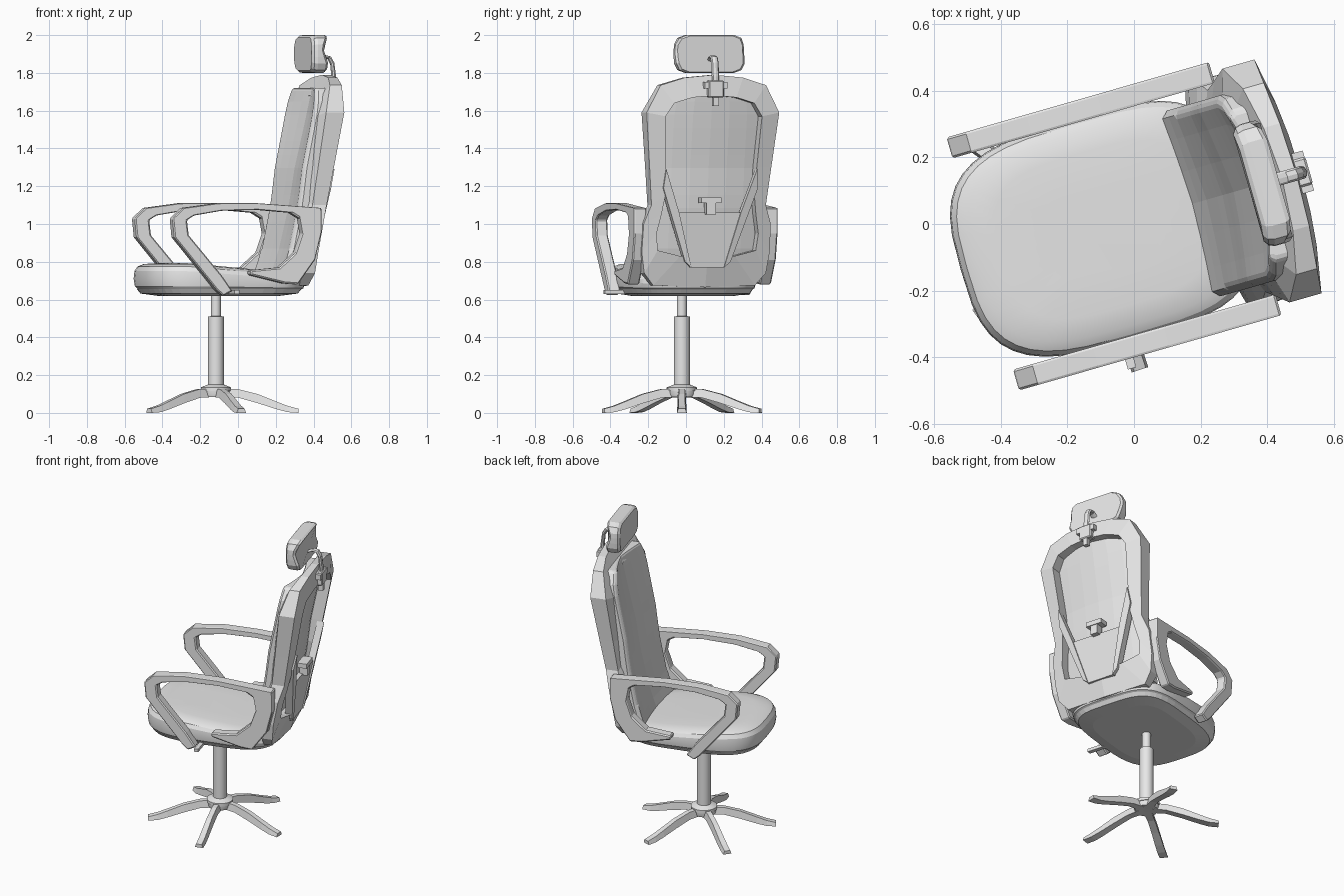
import bpy, bmesh, math
from mathutils import Matrix

cube = bpy.data.objects.get("Cube")
if cube:
    bpy.data.objects.remove(cube)

GREY = bpy.data.materials.new("light_grey")
GREY.use_nodes = True
GREY.diffuse_color = (0.8, 0.8, 0.8, 1)
GREY.node_tree.nodes["Principled BSDF"].inputs["Base Color"].default_value = (0.8, 0.8, 0.8, 1)

# Chair space: x runs to the back, y sideways, turned as a whole
TURN = Matrix.Rotation(math.radians(16), 4, "Z") @ Matrix.Translation((0, 0.01, 0))
PIVOT = Matrix.Translation((-0.117, -0.022, 0))


def make(name, verts, faces, matrix=TURN, bevel=0.0, segments=1):
    mesh = bpy.data.meshes.new(name)
    bm = bmesh.new()
    vs = [bm.verts.new(v) for v in verts]
    for f in faces:
        bm.faces.new([vs[i] for i in f])
    bmesh.ops.recalc_face_normals(bm, faces=bm.faces)
    bm.to_mesh(mesh)
    bm.free()
    mesh.materials.append(GREY)
    ob = bpy.data.objects.new(name, mesh)
    bpy.context.collection.objects.link(ob)
    ob.matrix_world = matrix
    if bevel:
        mod = ob.modifiers.new("Bevel", "BEVEL")
        mod.width, mod.segments, mod.limit_method = bevel, segments, "ANGLE"
        mod.angle_limit = math.radians(50)
    return ob


def loft(name, rings, matrix=TURN, closed=False, **kw):
    """Skin equal rings; either cap the ends or join last to first."""
    n, m = len(rings[0]), len(rings)
    faces = [(k * n + i, k * n + (i + 1) % n, (k + 1) % m * n + (i + 1) % n, (k + 1) % m * n + i)
             for k in range(m if closed else m - 1) for i in range(n)]
    if not closed:
        faces += [tuple(range(n)), tuple(range((m - 1) * n, m * n))]
    return make(name, [v for r in rings for v in r], faces, matrix, **kw)


def box(name, centre, size, **kw):
    (x, y, z), (a, b, c) = centre, [s / 2 for s in size]
    rings = [[(x - a, y - b, h), (x + a, y - b, h), (x + a, y + b, h), (x - a, y + b, h)]
             for h in (z - c, z + c)]
    return loft(name, rings, **kw)


def smooth(ob, degrees):
    bpy.ops.object.select_all(action="DESELECT")
    bpy.context.view_layer.objects.active = ob
    ob.select_set(True)
    bpy.ops.object.shade_smooth_by_angle(angle=math.radians(degrees))


def lathe(name, profile, sides=24):
    rings = [[(r * math.cos(t), r * math.sin(t), z) for t in
              (math.tau * i / sides for i in range(sides))] for r, z in profile]
    smooth(loft(name, rings, PIVOT), 30)


def lerp(table, z):
    for (z0, a0), (z1, a1) in zip(table, table[1:]):
        if z <= z1:
            return a0 + (a1 - a0) * max(0, (z - z0) / (z1 - z0))
    return table[-1][1]


# Gas lift and star base
lathe("gas_lift", [(0.08, 0.115), (0.08, 0.135), (0.055, 0.145), (0.042, 0.15), (0.042, 0.51),
                   (0.026, 0.512), (0.026, 0.65)])
lathe("base_hub", [(0.07, 0.085), (0.075, 0.1), (0.075, 0.13)])
LEG = [(0.02, 0.085, 0.13, 0.026), (0.12, 0.08, 0.125, 0.022), (0.22, 0.052, 0.1, 0.023),
       (0.32, 0.02, 0.06, 0.025), (0.38, 0.004, 0.037, 0.026), (0.437, 0, 0.022, 0.026)]
for i in range(5):
    rings = [[(r, -w, lo), (r, w, lo), (r, w * 0.7, hi), (r, -w * 0.7, hi)] for r, lo, hi, w in LEG]
    loft(f"base_leg_{i + 1}", rings, PIVOT @ Matrix.Rotation(math.tau * i / 5, 4, "Z"))


# Seat: rounded outline stacked in layers, sinking towards the back
def seat_ring(z, scale, drop, sides=40):
    ring = []
    for i in range(sides):
        t = math.tau * i / sides
        c, s = math.cos(t), math.sin(t)
        power = 0.62 if c < 0 else 0.52
        x = -0.105 + 0.433 * scale * math.copysign(abs(c) ** power, c)
        y = 0.342 * scale * math.copysign(abs(s) ** power, s)
        ring.append((x, y, z - drop * min(1, max(0, (x + 0.35) / 0.6))))
    return ring


loft("seat_base", [seat_ring(z, s, 0) for z, s in ((0.62, 0.72), (0.632, 0.92), (0.655, 0.96))])
cushion = loft("seat_cushion", [seat_ring(z, s, d) for z, s, d in (
    (0.65, 0.94, 0), (0.67, 0.985, 0.01), (0.71, 1, 0.025), (0.75, 0.99, 0.045),
    (0.775, 0.955, 0.055), (0.788, 0.88, 0.055), (0.794, 0.7, 0.055), (0.796, 0.4, 0.055))])
smooth(cushion, 22)
box("seat_lever", (-0.125, -0.33, 0.64), (0.026, 0.19, 0.02))

# Armrests: open loop cut to an outer and inner outline
ARM_OUT = [(-0.47, 1.03), (-0.41, 1.085), (-0.22, 1.11), (0.0, 1.11), (0.35, 1.085), (0.35, 0.95),
           (0.315, 0.81), (0.22, 0.68), (0.15, 0.685), (-0.04, 0.73)]
ARM_IN = [(-0.39, 1.02), (-0.35, 1.045), (-0.2, 1.07), (0.0, 1.075), (0.18, 1.06), (0.23, 1.03),
          (0.245, 0.95), (0.21, 0.85), (0.12, 0.77), (-0.04, 0.755)]
STRUT_OUT, STRUT_IN = [(-0.46, 0.93), (-0.225, 0.65), (-0.19, 0.62)], [(-0.38, 0.94), (-0.2, 0.73), (-0.14, 0.645)]
for side, s in (("right", -1), ("left", 1)):
    outer = STRUT_OUT[::-1] + ARM_OUT
    inner = STRUT_IN[::-1] + ARM_IN
    rings = [[(ox, s * 0.33, oz), (ox, s * 0.395, oz), (ix, s * 0.395, iz), (ix, s * 0.33, iz)]
             for (ox, oz), (ix, iz) in zip(outer, inner)]
    loft(f"{side}_armrest", rings, bevel=0.01)

# Back frame: ring leaning backwards, bowed in plan, inner edge reaching forward
FRONT = [(0.66, 0.24), (0.9, 0.28), (1.15, 0.32), (1.59, 0.385), (1.79, 0.42)]
BACK = [(0.66, 0.285), (0.74, 0.325), (0.9, 0.35), (1.15, 0.4), (1.59, 0.485), (1.74, 0.475), (1.79, 0.465)]
INSIDE = [(z, x - 0.05) for z, x in FRONT]


def bow(y):
    return 0.045 * (1 - (y / 0.36) ** 2)


def mirror_loop(half):
    return half + [(-y, z) for y, z in half[-2:0:-1]]


OUTER = mirror_loop([(0, 1.79), (0.16, 1.775), (0.29, 1.735), (0.365, 1.59), (0.335, 1.3), (0.315, 1.1),
                     (0.35, 1.0), (0.352, 0.85), (0.335, 0.74), (0.28, 0.675), (0, 0.665)])
INNER = mirror_loop([(0, 1.68), (0.12, 1.67), (0.22, 1.64), (0.265, 1.57), (0.25, 1.3), (0.245, 1.15),
                     (0.26, 1.05), (0.28, 0.95), (0.27, 0.86), (0.15, 0.83), (0, 0.825)])
rings = []
for o, i in zip(OUTER, INNER):
    rings.append([(lerp(t, z) + bow(y), y, z) for (y, z), t in
                  ((o, FRONT), (o, BACK), (i, BACK), (i, INSIDE))])
loft("back_frame", rings, closed=True)

# Back cushion: curved slab, hollow between side bolsters that grow with height
CUSHION = [(0.73, 0.165), (0.85, 0.205), (1.1, 0.255), (1.3, 0.28), (1.55, 0.33), (1.72, 0.36)]
ys = (-0.29, -0.27, -0.2, -0.1, 0, 0.1, 0.2, 0.27, 0.29)
rings = []
for k in range(15):
    z = 0.73 + 0.99 * k / 14
    narrow = 1 - 0.2 * max(0, (z - 1.58) / 0.14) ** 2
    hollow = 0.015 + 0.035 * (z - 0.73)
    x = lerp(CUSHION, z)
    front = [(x + hollow * max(0, 1 - abs(y) / 0.24) ** 0.6 + (0.02 if abs(y) > 0.28 else 0),
              y * narrow, z) for y in ys]
    back = [(x + 0.09 + 0.03 * (1 - (y / 0.29) ** 2), y * narrow, z) for y in ys[::-1]]
    rings.append(front + back)
loft("back_cushion", rings, bevel=0.014, segments=2)


# Lumbar support: lower panel with two rising straps
def plate(name, outline, lift, thick):
    rings = [[(lerp(BACK, z) + bow(y) + d, y, z) for y, z in outline] for d in (lift - thick, lift)]
    return loft(name, rings)


plate("lumbar_panel", [(-0.19, 1.06), (0.19, 1.06), (0.095, 0.77), (-0.095, 0.77)], 0.005, 0.03)
for side, s in (("right", -1), ("left", 1)):
    plate(f"{side}_lumbar_strap", [(s * 0.25, 1.29), (s * 0.26, 1.19), (s * 0.125, 0.8),
                                   (s * 0.09, 0.77), (s * 0.17, 1.06)], 0.012, 0.045)
box("lumbar_knob", (0.425, 0, 1.085), (0.05, 0.05, 0.07))
box("lumbar_knob_top", (0.425, 0, 1.125), (0.06, 0.11, 0.03))

# Headrest: rounded pad, wavy on the back
PAD = [(0.13, 1.8), (0.17, 1.815), (0.188, 1.85), (0.19, 1.885), (0.19, 1.92), (0.188, 1.95),
       (0.17, 1.985), (0.13, 2.0)]
pad_outline = PAD + [(-y, z) for y, z in PAD[::-1]]
rings = []
for x, k, wave in ((0.36, 0.88, 0), (0.372, 0.97, 0), (0.39, 1, 0), (0.425, 1, 0.012), (0.437, 0.94, 0.012)):
    rings.append([(x + 0.012 * (1 - (y / 0.19) ** 2) - wave * math.cos((z - 1.925) * 36),
                   y * k, 1.9 + (z - 1.9) * k) for y, z in pad_outline])
loft("headrest", rings)

# Headrest bracket
PATH = [(0.43, 1.86), (0.475, 1.885), (0.505, 1.88), (0.522, 1.85), (0.53, 1.78), (0.53, 1.68)]
rings = [[(x + 0.014 * math.cos(t) * (0.4 + k * 0.12), 0.02 * math.sin(t), z + 0.012 * math.cos(t) * (1 - k * 0.2))
          for t in (math.tau * i / 8 for i in range(8))] for k, (x, z) in enumerate(PATH)]
loft("headrest_rod", rings)
box("headrest_clamp", (0.525, 0, 1.715), (0.05, 0.085, 0.09), bevel=0.006)
box("headrest_clamp_bar", (0.53, 0, 1.735), (0.035, 0.125, 0.035))
box("headrest_clamp_foot", (0.53, 0, 1.65), (0.03, 0.03, 0.05))
